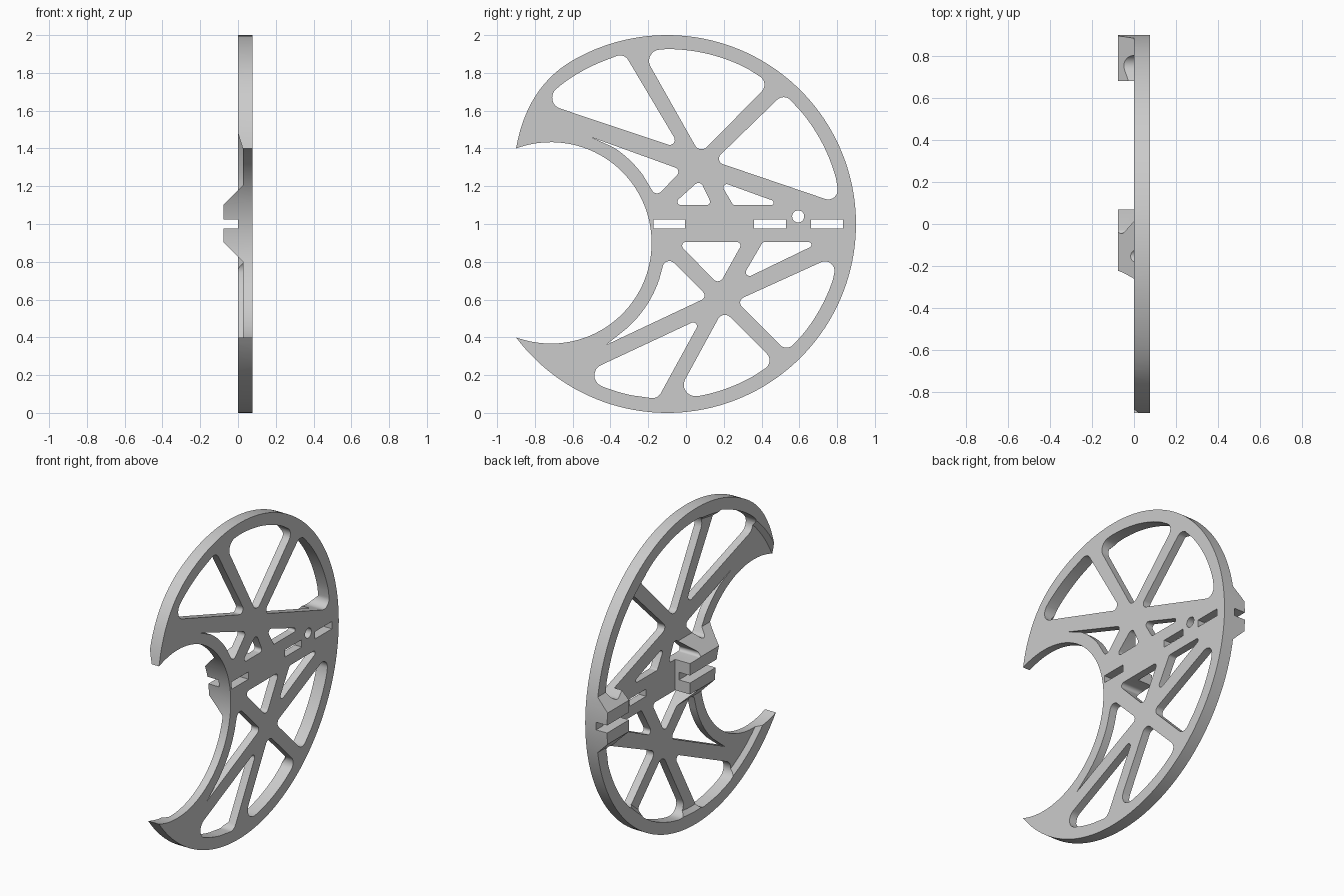
import bpy, bmesh, math
from mathutils import Vector

if "Cube" in bpy.data.objects:
    bpy.data.objects.remove(bpy.data.objects["Cube"])

# Depths along x: flat face, web back, rim back, block back
FACE, WEB, RIM, BLOCK = 0.0765, 0.0265, 0.0, -0.0765
DISC = Vector((-0.1, 1.0))      # disc centre in (y, z)
BITE = Vector((-0.715, 0.9))    # centre of the crescent cut-out
RIM_IN = (DISC, 0.926)
BITE_RING = (BITE, 0.605)

gray = bpy.data.materials.new("light gray")
gray.use_nodes = True
gray.diffuse_color = (0.6, 0.6, 0.6, 1)
gray.node_tree.nodes["Principled BSDF"].inputs["Base Color"].default_value = gray.diffuse_color


def arc(centre, radius, a0, a1, n):
    return [centre + radius * Vector((math.cos(a), math.sin(a)))
            for a in (a0 + (a1 - a0) * i / n for i in range(n + 1))]


def angle(p, centre):
    return math.atan2(p.y - centre.y, p.x - centre.x)


def rounded(corners, circle=None):
    """Loop with filleted corners (y, z, r); last-to-first side may follow a circle."""
    pts = [(Vector(c[:2]), c[2]) for c in corners]
    if circle:
        centre, radius = circle
        a0, a1 = angle(pts[-1][0], centre), angle(pts[0][0], centre)
        a1 = a0 + (a1 - a0 + math.pi) % math.tau - math.pi
        margin = math.copysign(0.135 / radius, a1 - a0)
        pts += [(p, 0) for p in arc(centre, radius, a0 + margin, a1 - margin, 12)]
    loop = []
    for i, (p, r) in enumerate(pts):
        if r == 0:
            loop.append(p)
            continue
        u = (pts[i - 1][0] - p).normalized()
        v = (pts[(i + 1) % len(pts)][0] - p).normalized()
        half = u.angle(v) / 2
        mid = p + (u + v).normalized() * r / math.sin(half)
        t = r / math.tan(half)
        a0, a1 = angle(p + u * t, mid), angle(p + v * t, mid)
        a1 = a0 + (a1 - a0 + math.pi) % math.tau - math.pi
        loop += arc(mid, r, a0, a1, 8)
    return loop


def rect(y0, y1, z0, z1):
    return [Vector(p) for p in ((y0, z0), (y1, z0), (y1, z1), (y0, z1))]


def make(name, bm):
    bmesh.ops.recalc_face_normals(bm, faces=bm.faces)
    me = bpy.data.meshes.new(name)
    bm.to_mesh(me)
    bm.free()
    me.materials.append(gray)
    ob = bpy.data.objects.new(name, me)
    bpy.context.collection.objects.link(ob)
    return ob


def prism(name, loops, place, shift):
    """Fill nested 2D loops and extrude them."""
    bm = bmesh.new()
    for loop in loops:
        vs = [bm.verts.new(place(p)) for p in loop]
        for i, v in enumerate(vs):
            bm.edges.new((vs[i - 1], v))
    bmesh.ops.triangle_fill(bm, use_beauty=True, edges=bm.edges[:])
    out = bmesh.ops.extrude_face_region(bm, geom=bm.faces[:], use_keep_orig=True)
    bmesh.ops.translate(bm, vec=shift, verts=[g for g in out["geom"] if isinstance(g, bmesh.types.BMVert)])
    return make(name, bm)


def combine(ob, other, mode):
    mod = ob.modifiers.new("join", "BOOLEAN")
    mod.operation, mod.solver, mod.object = mode, "EXACT", other
    bpy.context.view_layer.objects.active = ob
    bpy.ops.object.modifier_apply(modifier=mod.name)
    bpy.data.objects.remove(other)


# Crescent outline: disc edge, flattened upper horn, inner bite
tip_low, tip_high = Vector((-0.9, 0.4)), Vector((-0.9, 1.4))
horn, bend = Vector((-0.6, 1.866)), Vector((-0.842, 1.726))
outline = arc(DISC, 1.0, angle(tip_low, DISC), angle(horn, DISC), 110)
outline += [horn * (1 - t) ** 2 + bend * 2 * t * (1 - t) + tip_high * t * t
            for t in (i / 14 for i in range(1, 14))]
outline += arc(BITE, 0.533, angle(tip_high, BITE), angle(tip_low, BITE), 72)[:-1]

# Large windows against the rim
windows = [rounded(c, RIM_IN) for c in (
    [(-.767, 1.645, .06), (-.026, 1.397, .027), (-.328, 1.905, .05)],
    [(-.235, 1.917, .06), (.074, 1.37, .04), (.444, 1.746, .05)],
    [(.519, 1.693, .05), (.148, 1.333, .03), (.815, 1.106, .05)],
    [(.804, .838, .05), (.265, .593, .03), (.534, .323, .05)],
    [(.471, .27, .05), (.196, .545, .04), (-.058, .079, .06)],
    [(-.15, .074, .05), (.085, .503, .02), (-.561, .201, .06)])]
# Slivers beside the bite
windows += [rounded(c, BITE_RING) for c in (
    [(-.503, 1.46, 0), (-.021, 1.286, .025), (-.159, 1.143, .03)],
    [(-.106, .836, .035), (.116, .614, .025), (-.423, .36, 0)])]
# Small triangles beside the centre bar
windows += [rounded(c) for c in (
    [(-.074, 1.1, .018), (.138, 1.1, .018), (.074, 1.233, .025)],
    [(.175, 1.227, .018), (.25, 1.1, .015), (.525, 1.1, .013)],
    [(-.048, .905, .02), (.302, .905, .02), (.175, .677, .03)],
    [(.407, .905, .02), (.286, .698, .02), (.714, .905, .015)])]
# Slots and pin hole
windows += [rect(y, y + 0.168, 0.977, 1.023) for y in (-0.173, 0.361, 0.663)]
windows.append(arc(Vector((0.594, 1.04)), 0.032, 0, math.tau, 24)[:-1])

plate = prism("crescent_plate", [outline] + windows,
              lambda p: (BLOCK - 0.05, p.x, p.y), (FACE - BLOCK + 0.05, 0, 0))

# Depth envelope: web slab, raised rim with sloped inner edge, grooved blocks
envelope = prism("depth_envelope", [rect(-1.5, 1.5, -0.5, 2.5)], lambda p: (WEB, p.x, p.y), (0.2, 0, 0))

bm = bmesh.new()
profile = [(0.05, 0.893), (WEB, 0.893), (RIM, 0.918), (RIM, 1.1), (0.05, 1.1)]
rings = [[bm.verts.new((x, p.x, p.y)) for p in arc(DISC, r, 0, math.tau, 128)[:-1]] for x, r in profile]
for k, ring in enumerate(rings):
    for i in range(128):
        bm.faces.new((rings[k - 1][i - 1], rings[k - 1][i], ring[i], ring[i - 1]))
combine(envelope, make("raised_rim", bm), "UNION")

section = [Vector(p) for p in (
    (0.05, 1.205), (WEB, 1.205), (BLOCK, 1.102), (BLOCK, 1.025), (RIM, 1.025),
    (RIM, 0.977), (BLOCK, 0.977), (BLOCK, 0.903), (WEB, 0.8), (0.05, 0.8))]
for name, y0, y1 in (("front_block", -0.5, 0.07), ("rear_block", 0.68, 1.2)):
    block = prism(name, [section], lambda p: (p.x, y0, p.y), (0, y1 - y0, 0))
    combine(envelope, block, "UNION")

combine(plate, envelope, "INTERSECT")
bpy.ops.object.select_all(action="DESELECT")
plate.select_set(True)
bpy.context.view_layer.objects.active = plate
bpy.ops.object.shade_smooth_by_angle(angle=math.radians(30))
